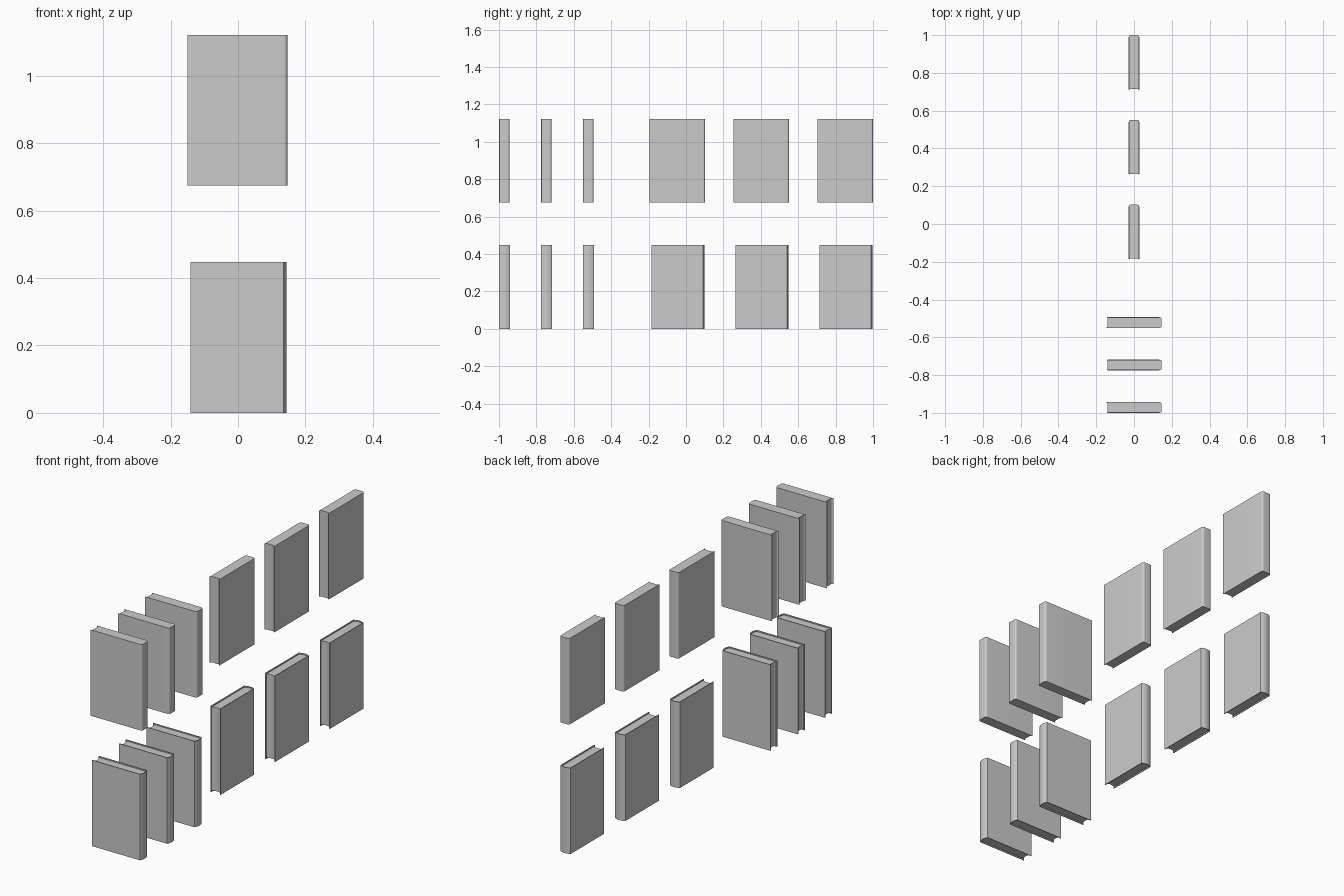
import bpy, bmesh, math
from mathutils import Matrix, Vector

if "Cube" in bpy.data.objects:
    bpy.data.objects.remove(bpy.data.objects["Cube"])

HEIGHT = 0.447


def extrude_outline(bm, pts, z0, z1):
    """Closed 2D outline to an upright prism."""
    face = bm.faces.new([bm.verts.new((x, y, z0)) for x, y in pts])
    res = bmesh.ops.extrude_face_region(bm, geom=[face])
    verts = [v for v in res["geom"] if isinstance(v, bmesh.types.BMVert)]
    bmesh.ops.translate(bm, verts=verts, vec=(0, 0, z1 - z0))


def round_corners(x, half, r, n=6):
    """Flat spine with rounded corners, from -half to +half in y."""
    arc = [(x - r + r * math.sin(a), half - r + r * math.cos(a))
           for a in (math.pi / 2 * i / n for i in range(n + 1))]
    return [(px, -py) for px, py in arc] + arc[::-1]


def bow(x, half, depth, n=12):
    """Shallow circular bow whose peak lies at x."""
    R = (half * half + depth * depth) / (2 * depth)
    a = math.asin(half / R)
    return [(x - R + R * math.cos(t), R * math.sin(t))
            for t in (-a + 2 * a * i / n for i in range(n + 1))]


def finish(bm, name):
    bmesh.ops.recalc_face_normals(bm, faces=bm.faces)
    mesh = bpy.data.meshes.new(name)
    bm.to_mesh(mesh)
    bm.free()
    return mesh


# Plain book: one block, rounded spine corners, matching hollow fore-edge
half, r = 0.0275, 0.0105
bm = bmesh.new()
spine = round_corners(0.1465, half, r)
hollow = round_corners(-0.1495 + r, half, r)
extrude_outline(bm, spine + hollow[::-1], 0, HEIGHT)
plain_book = finish(bm, "plain_book")

# Bound book: wrapped cover around an inset page block
half, t, inset = 0.029, 0.004, 0.006
inner = half - t
bm = bmesh.new()
outer_spine = bow(0.1435, half, 0.008)
inner_spine = bow(0.1435 - t, inner, 0.007)
cover = ([(-0.1405, -half)] + outer_spine + [(-0.1405, half), (-0.1405, inner)]
         + inner_spine[::-1] + [(-0.1405, -inner)])
extrude_outline(bm, cover, 0, HEIGHT)
bound_cover = finish(bm, "book_cover")

bm = bmesh.new()
pages = inner_spine + bow(-0.1285, inner, 0.007)[::-1]
extrude_outline(bm, pages, inset, HEIGHT - inset)
bound_pages = finish(bm, "book_pages")


def place(name, mesh, loc, turned):
    ob = bpy.data.objects.new(name, mesh)
    bpy.context.collection.objects.link(ob)
    rot = Matrix.Rotation(math.pi / 2 if turned else 0, 4, 'Z')
    ob.matrix_world = Matrix.Translation(Vector(loc)) @ rot
    return ob


# Lower row of bound books, upper row of plain books
books = []
spots = [(-0.971 + 0.2245 * i, False) for i in range(3)]
spots += [(0.8535 - 0.449 * i, True) for i in range(3)]
for i, (y, turned) in enumerate(spots, 1):
    books.append(place(f"bound_book_cover_{i}", bound_cover, (0, y, 0), turned))
    books.append(place(f"bound_book_pages_{i}", bound_pages, (0, y, 0), turned))
    books.append(place(f"plain_book_{i}", plain_book, (0, y, 0.675), turned))

# Smooth the curved spines, keep the edges crisp
for ob in books:
    ob.select_set(True)
bpy.context.view_layer.objects.active = books[0]
bpy.ops.object.shade_smooth_by_angle(angle=math.radians(30))
